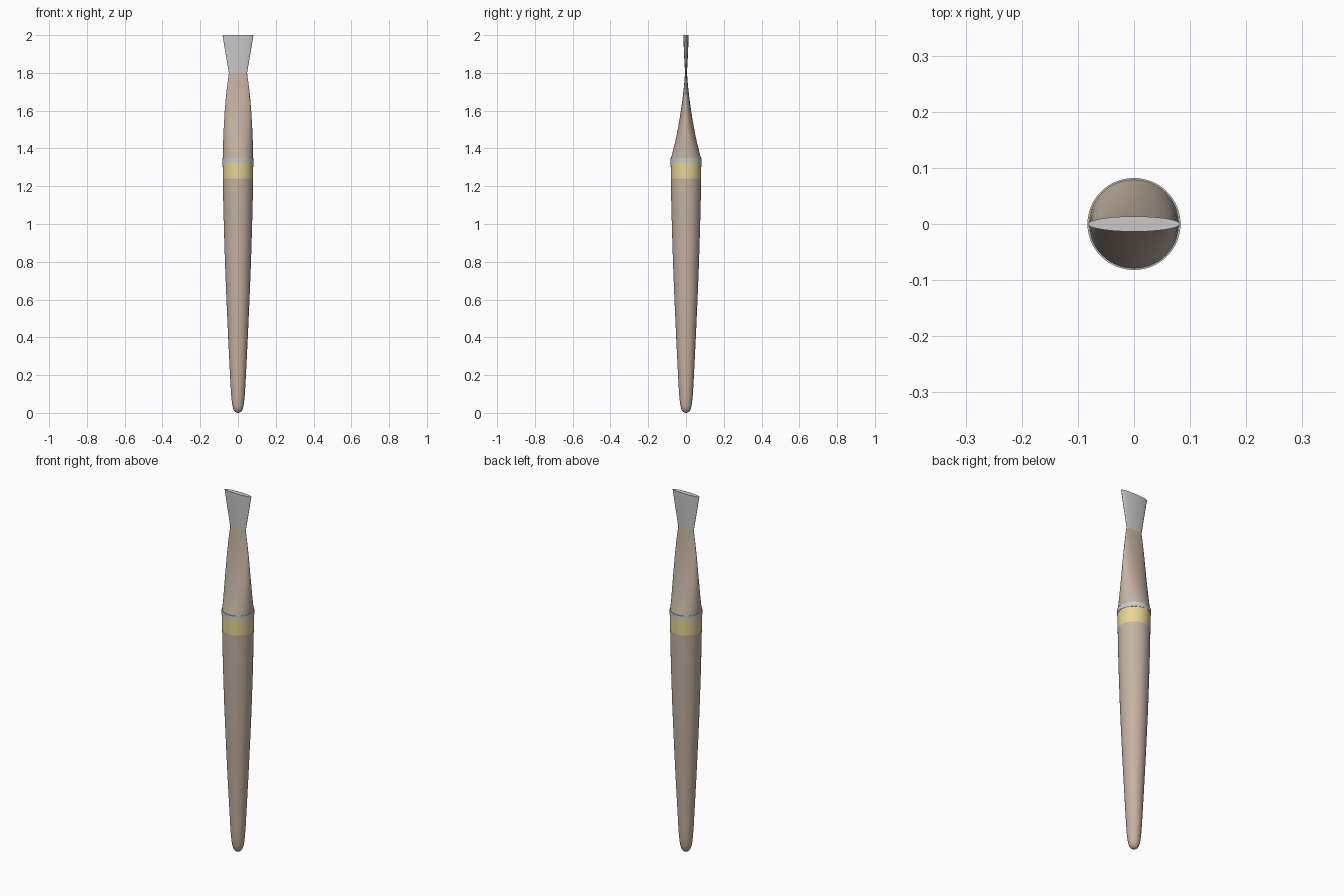
import bpy, bmesh, math

if "Cube" in bpy.data.objects:
    bpy.data.objects.remove(bpy.data.objects["Cube"])

SIDES = 64


def material(name, color):
    m = bpy.data.materials.new(name)
    m.diffuse_color = (*color, 1)
    m.use_nodes = True
    m.node_tree.nodes["Principled BSDF"].inputs["Base Color"].default_value = m.diffuse_color
    return m


def loft(name, sections, mat=None):
    """Skin a stack of ellipses given as (z, half width x, half depth y)."""
    bm = bmesh.new()
    rings = []
    for z, rx, ry in sections:
        rings.append([bm.verts.new((rx * math.cos(2 * math.pi * i / SIDES),
                                    ry * math.sin(2 * math.pi * i / SIDES), z))
                      for i in range(SIDES)])
    for a, b in zip(rings, rings[1:]):
        for i in range(SIDES):
            j = (i + 1) % SIDES
            bm.faces.new((a[i], a[j], b[j], b[i]))
    bm.faces.new(rings[0][::-1])
    bm.faces.new(rings[-1])
    me = bpy.data.meshes.new(name)
    bm.to_mesh(me)
    bm.free()
    ob = bpy.data.objects.new(name, me)
    bpy.context.collection.objects.link(ob)
    if mat:
        me.materials.append(mat)
    bpy.ops.object.select_all(action='DESELECT')
    ob.select_set(True)
    bpy.context.view_layer.objects.active = ob
    bpy.ops.object.shade_smooth_by_angle(angle=math.radians(35))
    return ob


wood = material("wood", (0.56, 0.45, 0.36))
gold = material("gold", (0.80, 0.66, 0.30))

# Tapered handle with a rounded butt
handle = [(0, 0.003), (0.002, 0.010), (0.008, 0.018), (0.02, 0.025), (0.04, 0.030),
          (0.08, 0.035), (0.14, 0.039), (0.2, 0.042), (0.4, 0.052), (0.6, 0.061),
          (0.8, 0.069), (1.0, 0.075), (1.12, 0.078), (1.24, 0.080)]
loft("handle", [(z, r, r) for z, r in handle], wood)

# Collar bands
loft("gold_band", [(1.24, 0.080, 0.080), (1.325, 0.081, 0.081)], gold)
loft("metal_ring", [(1.325, 0.083, 0.082), (1.35, 0.083, 0.082)])

# Neck, pinched flat from round to a thin edge
loft("neck", [(1.35, 0.080, 0.079), (1.40, 0.079, 0.066), (1.45, 0.078, 0.054),
              (1.50, 0.076, 0.044), (1.55, 0.073, 0.035), (1.60, 0.070, 0.027),
              (1.65, 0.066, 0.020), (1.70, 0.061, 0.014), (1.75, 0.055, 0.009),
              (1.80, 0.048, 0.005)], wood)

# Flared flat tip
loft("flat_tip", [(1.80, 0.048, 0.005), (1.87, 0.060, 0.009), (1.94, 0.072, 0.012),
                  (2.00, 0.082, 0.0135)])
